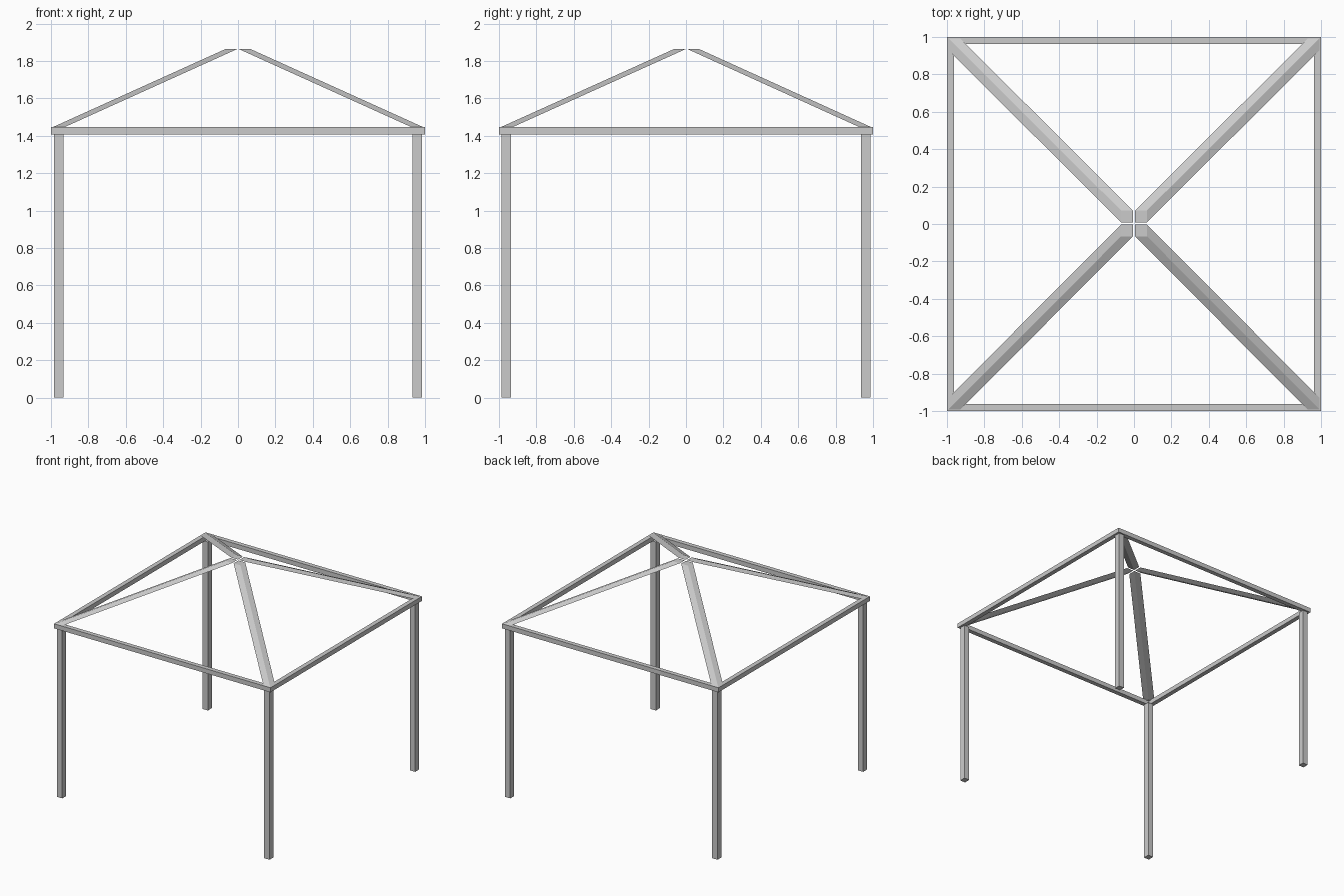
import bpy
import bmesh

if "Cube" in bpy.data.objects:
    bpy.data.objects.remove(bpy.data.objects["Cube"])


def prism(name, bottom, top, sx, sy):
    """Four-sided bar with level ends, swept from bottom centre to top centre."""
    bm = bmesh.new()
    bmesh.ops.create_cube(bm, size=1.0)
    for v in bm.verts:
        c = top if v.co.z > 0 else bottom
        v.co = (c[0] + v.co.x * sx, c[1] + v.co.y * sy, c[2])
    mesh = bpy.data.meshes.new(name)
    bm.to_mesh(mesh)
    bm.free()
    obj = bpy.data.objects.new(name, mesh)
    bpy.context.collection.objects.link(obj)
    return obj


BEAM_LOW, BEAM_TOP, APEX = 1.408, 1.446, 1.863
BEAM = 0.038   # beam thickness
SLICE = 0.063  # level cut through a sloping rafter

for sx, side in ((-1, "left"), (1, "right")):
    for sy, end in ((-1, "front"), (1, "back")):
        # Corner post, set slightly in from the beam edge
        px, py = sx * 0.958, sy * 0.961
        prism(f"{end}_{side}_post", (px, py, 0), (px, py, BEAM_LOW), 0.049, 0.052)
        # Hip rafter running from the corner to the peak
        low, high = 1 - SLICE / 2, 0.006 + SLICE / 2
        prism(f"{end}_{side}_rafter",
              (sx * low, sy * low, BEAM_TOP - 0.004),
              (sx * high, sy * high + 0.003, APEX), SLICE, SLICE)

# Square ring of top beams
c = 1 - BEAM / 2
for s, end, side in ((-1, "front", "left"), (1, "back", "right")):
    prism(f"{end}_beam", (0, s * c, BEAM_LOW), (0, s * c, BEAM_TOP), 2.0, BEAM)
    prism(f"{side}_beam", (s * c, 0, BEAM_LOW), (s * c, 0, BEAM_TOP), BEAM, 2.0 - 2 * BEAM)
